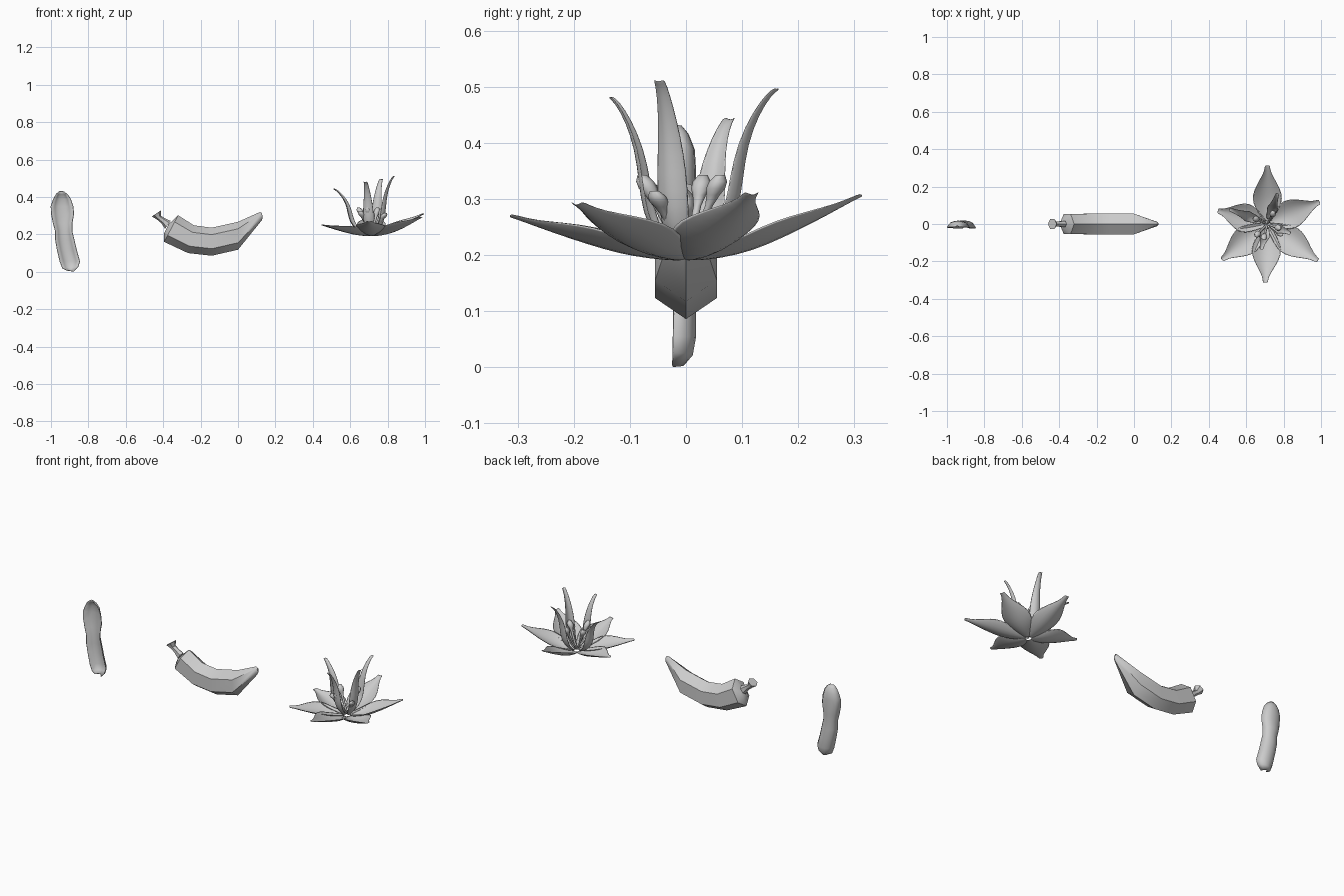
import bpy, math
from mathutils import Vector

if "Cube" in bpy.data.objects:
    bpy.data.objects.remove(bpy.data.objects["Cube"])


def grid_mesh(name, rows, closed=False, caps=False, thickness=0, subdiv=0, angle=60):
    """Skin a list of equal-length point rows."""
    n = len(rows[0])
    verts = [p for r in rows for p in r]
    faces = []
    for i in range(len(rows) - 1):
        for j in range(n if closed else n - 1):
            k = (j + 1) % n
            faces.append((i * n + j, i * n + k, (i + 1) * n + k, (i + 1) * n + j))
    if caps:
        faces.append(tuple(reversed(range(n))))
        faces.append(tuple(range(len(verts) - n, len(verts))))
    me = bpy.data.meshes.new(name)
    me.from_pydata(verts, [], faces)
    ob = bpy.data.objects.new(name, me)
    bpy.context.collection.objects.link(ob)
    if thickness:
        m = ob.modifiers.new("thickness", "SOLIDIFY")
        m.thickness = thickness
        m.offset = 0
    if subdiv:
        m = ob.modifiers.new("smooth", "SUBSURF")
        m.levels = m.render_levels = subdiv
    bpy.ops.object.select_all(action='DESELECT')
    ob.select_set(True)
    bpy.context.view_layer.objects.active = ob
    bpy.ops.object.shade_smooth_by_angle(angle=math.radians(angle))
    return ob


# --- Open pod: thin arched shell with a wavy outline (z left, x left, z right, x right)
outline = [(.008, -.915, .002, -.88), (.018, -.937, .027, -.855), (.055, -.952, .055, -.846),
           (.12, -.967, .11, -.862), (.17, -.976, .17, -.876), (.22, -.977, .215, -.887),
           (.26, -.988, .26, -.887), (.31, -.998, .31, -.878), (.35, -1.0, .35, -.882),
           (.385, -.988, .39, -.895), (.415, -.972, .415, -.913), (.43, -.955, .43, -.935)]
rows = []
for i, (zl, xl, zr, xr) in enumerate(outline):
    row = []
    depth = .032 * min(1, (xr - xl) / .1)
    lean = -.008 * (1 - i / 11)
    for j in range(7):
        t = j / 6
        y = -.016 + depth * math.sqrt(max(0, 1 - (2 * t - 1) ** 2)) + lean * (1 - math.sin(math.pi * t))
        row.append((xl + (xr - xl) * t, y, zl + (zr - zl) * t))
    rows.append(row)
grid_mesh("pod_shell", rows, thickness=.004)


# --- Curved fruit: six-sided rings (top x, top z, bottom x, bottom z, half width)
def hex_ring(tx, tz, bx, bz, w):
    top, bot = Vector((tx, 0, tz)), Vector((bx, 0, bz))
    mid, half = (top + bot) / 2, (top - bot) / 2
    return [mid + half * math.cos(a) + Vector((0, w * math.sin(a) / .866, 0))
            for a in (k * math.pi / 3 for k in range(6))]


fruit = [(-.37, .255, -.395, .205, .022), (-.32, .302, -.395, .16, .053), (-.235, .248, -.267, .1, .055),
         (-.14, .236, -.14, .086, .055), (0, .267, 0, .118, .055), (.118, .32, .127, .275, .011),
         (.128, .315, .132, .288, .005)]
grid_mesh("fruit_body", [hex_ring(*r) for r in fruit], closed=True, caps=True, angle=50)
stem = [(-.36, .272, -.39, .23, .017), (-.385, .283, -.41, .26, .014), (-.412, .3, -.432, .278, .014),
        (-.413, .328, -.46, .296, .027)]
grid_mesh("fruit_stem", [hex_ring(*r) for r in stem], closed=True, caps=True, angle=40)

# --- Flower
CX, CY = .713, 0


def petal(name, angle, path, cup):
    """Cupped petal along (radius, z, half width); edges curl along the surface normal."""
    a = math.radians(angle)
    out, side = Vector((math.cos(a), math.sin(a), 0)), Vector((-math.sin(a), math.cos(a), 0))
    rows = []
    for i, (r, z, w) in enumerate(path):
        p, q = path[max(i - 1, 0)], path[min(i + 1, len(path) - 1)]
        t = Vector((q[0] - p[0], q[1] - p[1])).normalized()
        normal = -out * t.y + Vector((0, 0, t.x))
        base = Vector((CX, CY, z)) + out * r
        rows.append([base + side * w * s + normal * cup * w * s * s for s in (-1, -.5, 0, .5, 1)])
    return grid_mesh(name, rows, thickness=.002, subdiv=1)


# Wide outer petals: angle, length, tip height
for i, (ang, L, tip) in enumerate([(90, .315, .305), (23, .305, .308), (-36, .335, .29),
                                   (268, .315, .268), (218, .31, .245), (165, .275, .248)]):
    shape = [(.04, 0, .022), (.2, .03, .05), (.38, .14, .078), (.55, .34, .082), (.72, .58, .055),
             (.86, .8, .024), (.95, .94, .015), (1, 1, .014)]
    petal(f"outer_petal_{i + 1}", ang,
          [(L * r, .19 + (tip - .19) * z, w) for r, z, w in shape], .45)

# Slim upright petals: tip offset from the centre and tip height
for i, (x, y, z) in enumerate([(-.205, .08, .442), (-.033, -.137, .48), (.055, .165, .495), (.125, -.05, .51)]):
    R, h = math.hypot(x, y), z - .2
    shape = [(.15, 0, .014), (.4, .1, .024), (.56, .27, .03), (.61, .47, .029), (.66, .67, .022),
             (.78, .85, .015), (.92, .97, .011), (1, 1, .01)]
    petal(f"inner_petal_{i + 1}", math.degrees(math.atan2(y, x)),
          [(R * r, .2 + h * k, w) for r, k, w in shape], .5)


# Stamens: bent stalk swelling into a round head
for i, (x, y, z) in enumerate([(.652, .027, .325), (.743, .055, .325), (.77, -.02, .325), (.78, -.05, .3),
                               (.695, -.07, .325), (.66, -.055, .31)]):
    head, foot = Vector((x, y, z)), Vector((CX, CY, .2))
    rows = []
    for t, rad in [(0, .006), (.4, .006), (.75, .007), (.88, .012), (.96, .017), (1.04, .016), (1.12, .008)]:
        c = foot.lerp(head, t)
        c.z = foot.z + (head.z - foot.z) * t ** 1.2
        rows.append([c + Vector((rad * math.cos(k * math.pi / 4), rad * math.sin(k * math.pi / 4), 0))
                     for k in range(8)])
    grid_mesh(f"stamen_{i + 1}", rows, closed=True, caps=True)
